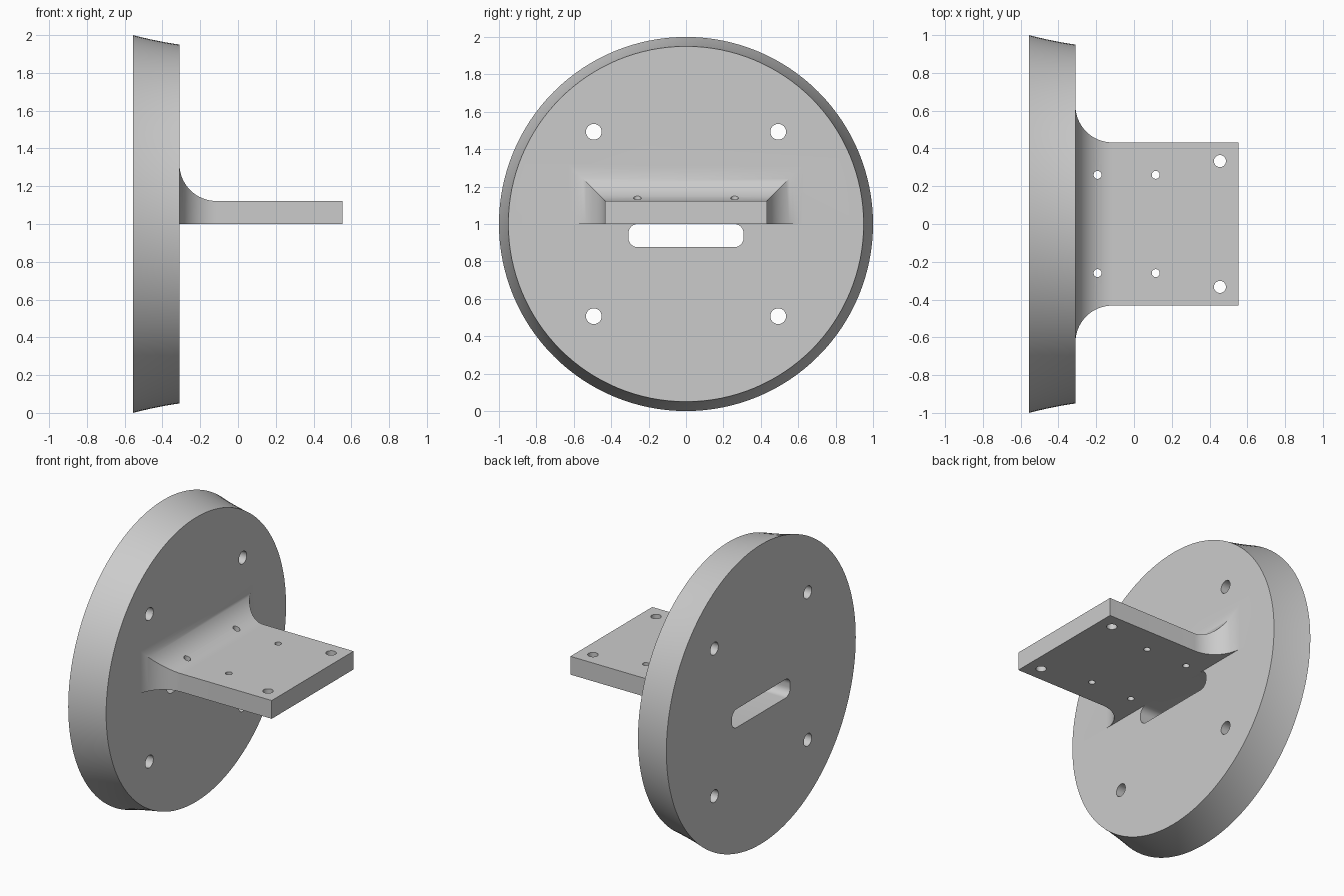
import bpy, bmesh, math
from mathutils import Matrix, Vector

cube = bpy.data.objects.get("Cube")
if cube:
    bpy.data.objects.remove(cube, do_unlink=True)

grey = bpy.data.materials.new("light grey")
grey.use_nodes = True
colour = (0.6, 0.6, 0.6, 1)
grey.diffuse_color = colour
grey.node_tree.nodes["Principled BSDF"].inputs["Base Color"].default_value = colour

BACK, FACE, END = -0.555, -0.31, 0.552   # x stations
HALF, THICK, FILLET = 0.432, 0.122, 0.195


def loft(name, rings):
    """Skin a closed solid through rings of equal point count."""
    bm = bmesh.new()
    loops = [[bm.verts.new(p) for p in ring] for ring in rings]
    n = len(loops[0])
    for a, b in zip(loops, loops[1:]):
        for i in range(n):
            j = (i + 1) % n
            bm.faces.new((a[i], a[j], b[j], b[i]))
    bm.faces.new(loops[0][::-1])
    bm.faces.new(loops[-1])
    bmesh.ops.recalc_face_normals(bm, faces=bm.faces)
    mesh = bpy.data.meshes.new(name)
    bm.to_mesh(mesh)
    bm.free()
    mesh.materials.append(grey)
    obj = bpy.data.objects.new(name, mesh)
    bpy.context.collection.objects.link(obj)
    return obj


def circle(x, r, n=128):
    return [(x, r * math.cos(math.tau * i / n), 1 + r * math.sin(math.tau * i / n))
            for i in range(n)]


def boolean(target, other, operation):
    mod = target.modifiers.new(other.name, 'BOOLEAN')
    mod.object, mod.operation, mod.solver = other, operation, 'EXACT'
    other.hide_render = True
    other.hide_set(True)


def drill(name, centre, r, axis):
    """Round cutter along x or z."""
    ring = [Vector((r * math.cos(math.tau * i / 32), r * math.sin(math.tau * i / 32), 0))
            for i in range(32)]
    turn = Matrix.Rotation(math.pi / 2, 3, 'Y') if axis == 'X' else Matrix.Identity(3)
    return loft(name, [[turn @ (p + Vector((0, 0, d))) + Vector(centre) for p in ring]
                       for d in (-0.3, 0.3)])


# Round plate with a shallow concave rim
rim = []
for i in range(13):
    t = i / 12
    rim.append(circle(BACK + (FACE - BACK) * t, 0.95 + 0.05 * (0.7 * (1 - t) + 0.3 * (1 - t) ** 2)))
plate = loft("mounting_plate", rim)

# Shelf whose top and sides flare into the plate with mitred fillets
stations = [(FACE - 0.05, FILLET), (FACE, FILLET)]
for i in range(1, 17):
    a = math.pi / 2 * i / 16
    stations.append((FACE + FILLET * (1 - math.cos(a)), FILLET * (1 - math.sin(a))))
stations.append((END, 0))
shelf = loft("shelf", [[(x, -HALF - o, 1), (x, HALF + o, 1),
                        (x, HALF + o, 1 + THICK + o), (x, -HALF - o, 1 + THICK + o)]
                       for x, o in stations])
boolean(plate, shelf, 'UNION')

# Rounded slot under the shelf
outline = []
for k, (sy, sz) in enumerate([(1, 1), (-1, 1), (-1, -1), (1, -1)]):
    for i in range(9):
        a = math.pi / 2 * (k + i / 8)
        outline.append((sy * 0.258 + 0.05 * math.cos(a), 0.938 + sz * 0.012 + 0.05 * math.sin(a)))
slot = loft("slot_cutter", [[(x, y, z) for y, z in outline] for x in (BACK - 0.1, FACE + 0.1)])
boolean(plate, slot, 'DIFFERENCE')

# Bolt holes through the plate and the shelf
for side in (-1, 1):
    for up in (-1, 1):
        boolean(plate, drill("plate_hole_cutter", (-0.43, side * 0.493, 1 + up * 0.493), 0.042, 'X'),
                'DIFFERENCE')
    for x, y, r in [(-0.193, 0.26, 0.021), (0.115, 0.26, 0.021), (0.455, 0.333, 0.032)]:
        boolean(plate, drill("shelf_hole_cutter", (x, side * y, 1.05), r, 'Z'), 'DIFFERENCE')

# Bake the cuts, drop the helpers and smooth the curved faces
bpy.context.view_layer.update()
evaluated = plate.evaluated_get(bpy.context.evaluated_depsgraph_get())
baked = bpy.data.meshes.new_from_object(evaluated)
helpers = [m.object for m in plate.modifiers]
plate.modifiers.clear()
plate.data = baked
for helper in helpers:
    bpy.data.objects.remove(helper, do_unlink=True)
plate.name = "plate_with_shelf"
bpy.ops.object.select_all(action='DESELECT')
plate.select_set(True)
bpy.context.view_layer.objects.active = plate
bpy.ops.object.shade_smooth_by_angle(angle=math.radians(30))
